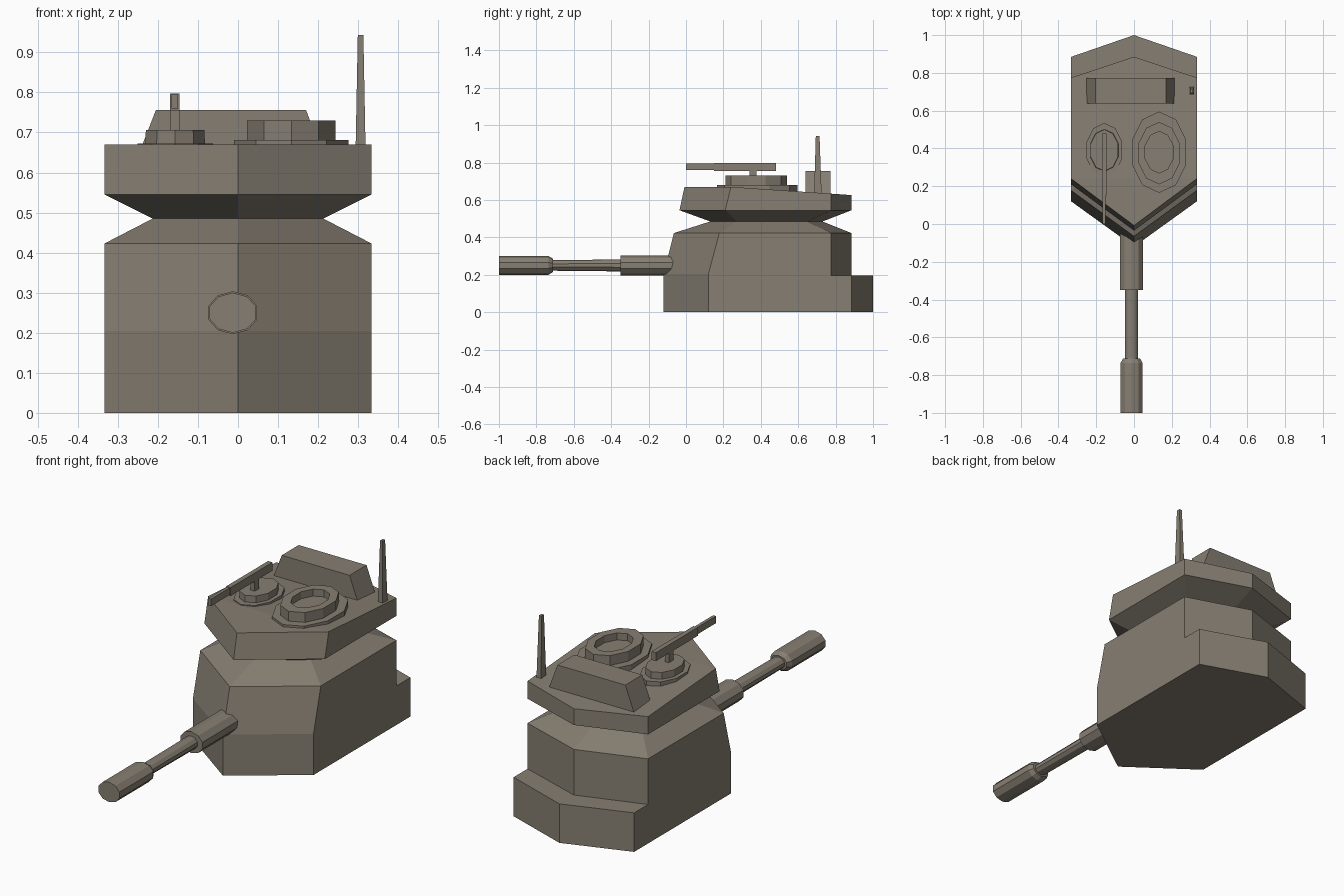
import bpy, bmesh, math

if "Cube" in bpy.data.objects:
    bpy.data.objects.remove(bpy.data.objects["Cube"])

mat = bpy.data.materials.new("grey_brown_paint")
mat.diffuse_color = (0.238, 0.209, 0.168, 1)
mat.use_nodes = True
mat.node_tree.nodes["Principled BSDF"].inputs["Base Color"].default_value = mat.diffuse_color


def make(name, verts, faces):
    bm = bmesh.new()
    vs = [bm.verts.new(v) for v in verts]
    for f in faces:
        bm.faces.new([vs[i] for i in f])
    bmesh.ops.recalc_face_normals(bm, faces=bm.faces[:])
    me = bpy.data.meshes.new(name)
    bm.to_mesh(me)
    bm.free()
    me.materials.append(mat)
    ob = bpy.data.objects.new(name, me)
    bpy.context.collection.objects.link(ob)
    return ob


def loft(name, rings, top_split=False):
    """Skin equal-length rings of points and cap both ends."""
    n = len(rings[0])
    verts = [p for r in rings for p in r]
    faces = [(k * n + i, k * n + (i + 1) % n, (k + 1) * n + (i + 1) % n, (k + 1) * n + i)
             for k in range(len(rings) - 1) for i in range(n)]
    faces.append(tuple(range(n)))
    t = (len(rings) - 1) * n
    if top_split:   # flat front triangle, then sloping roof
        faces += [(t, t + 1, t + 5), (t + 1, t + 2, t + 4, t + 5), (t + 2, t + 3, t + 4)]
    else:
        faces.append(tuple(range(t, t + n)))
    return make(name, verts, faces)


def hexa(hx, nose_f, corner_f, corner_r, nose_r, z, slope=0.0):
    pts = [(0, nose_f), (hx, corner_f), (hx, corner_r), (0, nose_r), (-hx, corner_r), (-hx, corner_f)]
    return [(x, y, z - slope * max(0, y - corner_f)) for x, y in pts]


def oval(cx, cy, rx, ry, z, n=10):
    a = [2 * math.pi * i / n + math.pi / 2 for i in range(n)]
    return [(cx + rx * math.cos(t) / 0.951, cy + ry * math.sin(t), z) for t in a]


def tube_ring(y, rx, rz, n=10):
    return [(x, y, z) for x, z, _ in oval(-0.013, 0.25, rx, rz, 0, n)]


def rect(x0, x1, y0, y1, z):
    return [(x0, y0, z), (x1, y0, z), (x1, y1, z), (x0, y1, z)]


def box(name, x0, x1, y0, y1, z0, z1):
    return loft(name, [rect(x0, x1, y0, y1, z0), rect(x0, x1, y0, y1, z1)])


# Turret body with pinched waist and sloping roof
loft("turret_body", [
    hexa(.333, -.12, .12, .775, .885, 0),
    hexa(.333, -.12, .12, .775, .885, .205),
    hexa(.333, -.065, .178, .775, .885, .423),
    hexa(.213, .13, .27, .65, .73, .485),
    hexa(.333, -.035, .21, .775, .885, .545),
    hexa(.333, -.008, .24, .775, .885, .67, .068)], top_split=True)

# Rear step at the foot of the body
step = [(-.333, .775), (0, .885), (.333, .775), (.333, .885), (0, 1.0), (-.333, .885)]
loft("rear_step", [[(x, y, z) for x, y in step] for z in (0, .195)])

# Main gun: sleeve, thin barrel and muzzle
loft("gun_sleeve", [tube_ring(y, .061, .0535) for y in (.05, -.35)])
loft("gun_barrel", [tube_ring(-.34, .034, .032), tube_ring(-.73, .034, .028)])
loft("gun_muzzle", [tube_ring(-.712, .045, .036), tube_ring(-.735, .058, .05),
                    tube_ring(-1.0, .058, .05)])

# Large hatch: base plate and hollow ring
loft("large_hatch_base", [oval(.133, .38, .143, .215, .63), oval(.133, .38, .143, .215, .681)])
loft("large_hatch_ring", [
    oval(.133, .375, .11, .165, .66), oval(.133, .375, .11, .165, .73),
    oval(.133, .38, .074, .11, .73), oval(.133, .38, .074, .11, .695)])

# Small hatch
loft("small_hatch_base", [oval(-.157, .39, .094, .145, .63), oval(-.157, .39, .094, .145, .673)])
loft("small_hatch_lid", [oval(-.157, .39, .075, .112, .66), oval(-.157, .39, .073, .11, .706)])

# Roof gun on its post
box("roof_gun_post", -.168, -.146, .34, .376, .69, .765)
box("roof_gun_receiver", -.17, -.146, .15, .48, .755, .797)
box("roof_gun_barrel", -.166, -.15, 0, .16, .76, .795)

# Rear stowage box with sloped ends
loft("stowage_box", [rect(-.254, .217, .638, .772, .63), rect(-.205, .17, .638, .772, .756)])

# Tapered antenna
loft("antenna", [rect(.293, .319, .685, .725, .63), rect(.299, .313, .694, .714, .943)])
